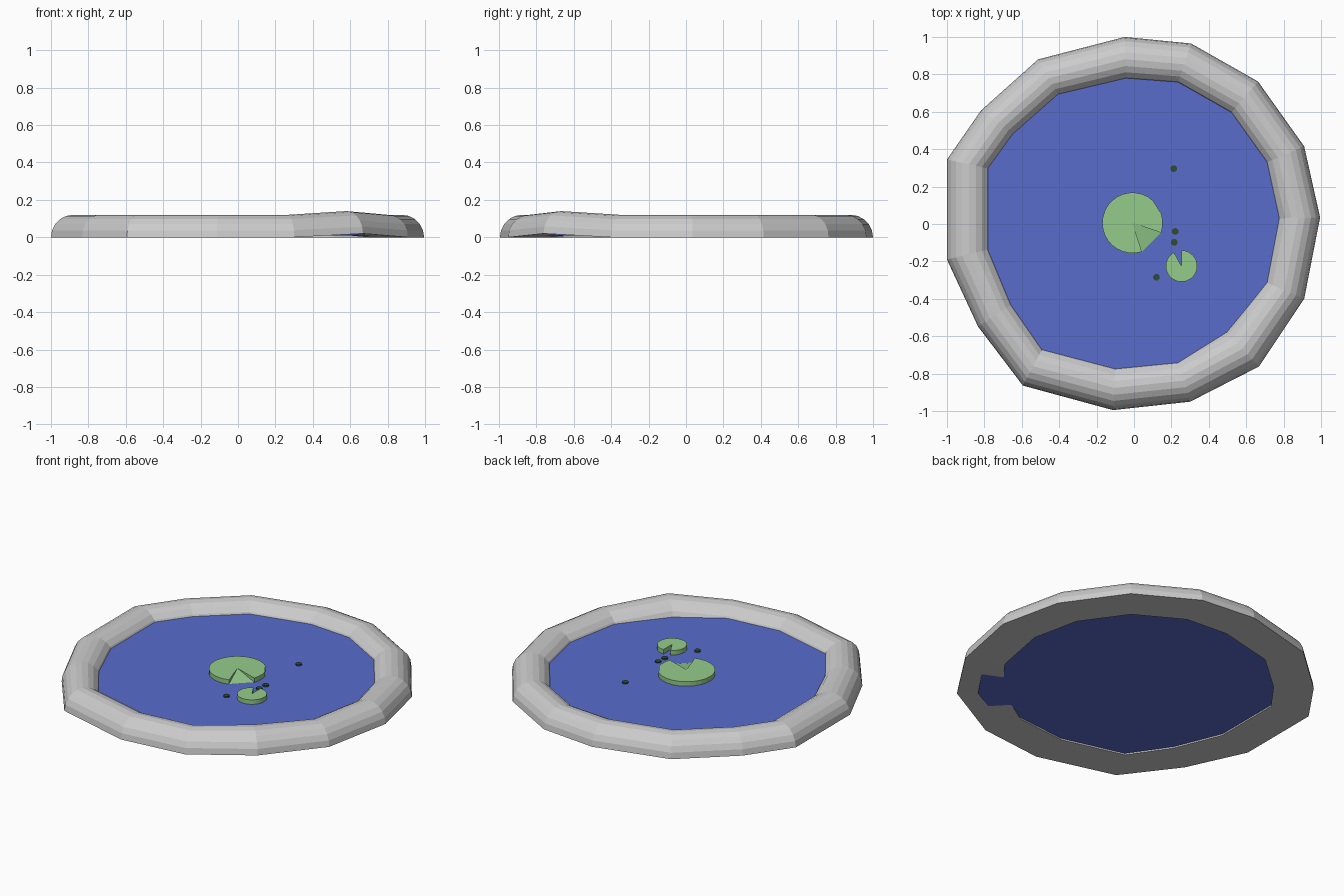
import bpy, bmesh, math
from mathutils import Vector

if "Cube" in bpy.data.objects:
    bpy.data.objects.remove(bpy.data.objects["Cube"])


def material(name, rgb):
    m = bpy.data.materials.new(name)
    m.diffuse_color = (*rgb, 1)
    m.use_nodes = True
    m.node_tree.nodes["Principled BSDF"].inputs["Base Color"].default_value = m.diffuse_color
    return m


def finish(name, bm, mat=None):
    bmesh.ops.recalc_face_normals(bm, faces=bm.faces)
    me = bpy.data.meshes.new(name)
    bm.to_mesh(me)
    bm.free()
    ob = bpy.data.objects.new(name, me)
    bpy.context.collection.objects.link(ob)
    if mat:
        me.materials.append(mat)
    return ob


def slab(bm, points, z0, z1):
    """Closed prism over a flat outline."""
    lo = [bm.verts.new((x, y, z0)) for x, y in points]
    hi = [bm.verts.new((x, y, z1)) for x, y in points]
    bm.faces.new(lo[::-1])
    bm.faces.new(hi)
    n = len(points)
    for i in range(n):
        j = (i + 1) % n
        bm.faces.new((lo[i], lo[j], hi[j], hi[i]))
    return lo, hi


water_blue = material("water_blue", (0.10, 0.15, 0.60))
leaf_green = material("leaf_green", (0.30, 0.60, 0.26))
dark_green = material("dark_green", (0.03, 0.07, 0.03))

# Rim joints: outer point and inner (waterline) point
joints = [
    (0.995, 0.035, 0.775, 0.03), (0.91, 0.415, 0.71, 0.33),
    (0.663, 0.762, 0.52, 0.595), (0.305, 0.965, 0.235, 0.757),
    (-0.05, 1.0, -0.043, 0.778), (-0.513, 0.88, -0.406, 0.692),
    (-0.818, 0.607, -0.647, 0.48), (-1.0, 0.345, -0.78, 0.297),
    (-1.0, -0.19, -0.78, -0.136), (-0.834, -0.548, -0.658, -0.43),
    (-0.594, -0.864, -0.492, -0.67), (-0.112, -0.995, -0.1, -0.773),
    (0.3, -0.95, 0.235, -0.74), (0.668, -0.762, 0.503, -0.585),
    (0.91, -0.4, 0.71, -0.313)]
RAISED = 13
SEG = 10
HEIGHT = 0.12


def section(i):
    """Half-round cross-section at one joint."""
    ox, oy, ix, iy = joints[i]
    across = Vector((ix - ox, iy - oy, 0)) * 1.07
    lift = 0.02 if i == RAISED else 0
    pts = []
    for k in range(SEG + 1):
        t = math.pi * k / SEG
        p = Vector((ox, oy, lift)) + across * (1 - math.cos(t)) / 2
        p.z += HEIGHT * math.sin(t)
        pts.append(p)
    return pts


# Rim stones, one between each pair of joints
for i in range(len(joints)):
    bm = bmesh.new()
    a = [bm.verts.new(p) for p in section(i)]
    b = [bm.verts.new(p) for p in section((i + 1) % len(joints))]
    n = len(a)
    for k in range(n):
        j = (k + 1) % n
        bm.faces.new((a[k], a[j], b[j], b[k]))
    bm.faces.new(a)
    bm.faces.new(b[::-1])
    finish(f"rim_stone_{i + 1}", bm)

# Water reaching under the middle of the rim
bm = bmesh.new()
slab(bm, [((ox + ix) / 2, (oy + iy) / 2) for ox, oy, ix, iy in joints], 0.01, 0.06)
finish("water", bm, water_blue)


def lily_pad(name, cx, cy, r, angles, sloped_notch=False):
    pts = [(cx, cy)] + [(cx + r * math.cos(math.radians(a)),
                         cy + r * math.sin(math.radians(a))) for a in angles]
    bm = bmesh.new()
    lo, hi = slab(bm, pts, 0.062, 0.09)
    ob = finish_notch = None
    finish(name, bm, leaf_green)
    if sloped_notch:
        # Folded-down piece filling the notch
        bm = bmesh.new()
        bm.faces.new([bm.verts.new((*pts[0], 0.09)),
                      bm.verts.new((*pts[-1], 0.064)),
                      bm.verts.new((*pts[1], 0.064))])
        finish(name + "_fold", bm, leaf_green)


# Lily pads; the large one has a flat-cut edge between 18 and 48 degrees
lily_pad("large_lily_pad", -0.008, 0.006, 0.162,
         [-19, -7, 6, 18] + [48 + 240 * k / 20 for k in range(21)], True)
lily_pad("small_lily_pad", 0.254, -0.225, 0.084,
         [119 + 331 * k / 28 for k in range(29)])

# Small floating leaves
for i, (x, y) in enumerate([(0.212, 0.296), (0.22, -0.04), (0.215, -0.098), (0.12, -0.285)]):
    bm = bmesh.new()
    slab(bm, [(x + 0.018 * math.cos(k * math.tau / 16),
               y + 0.018 * math.sin(k * math.tau / 16)) for k in range(16)], 0.06, 0.068)
    finish(f"floating_leaf_{i + 1}", bm, dark_green)
